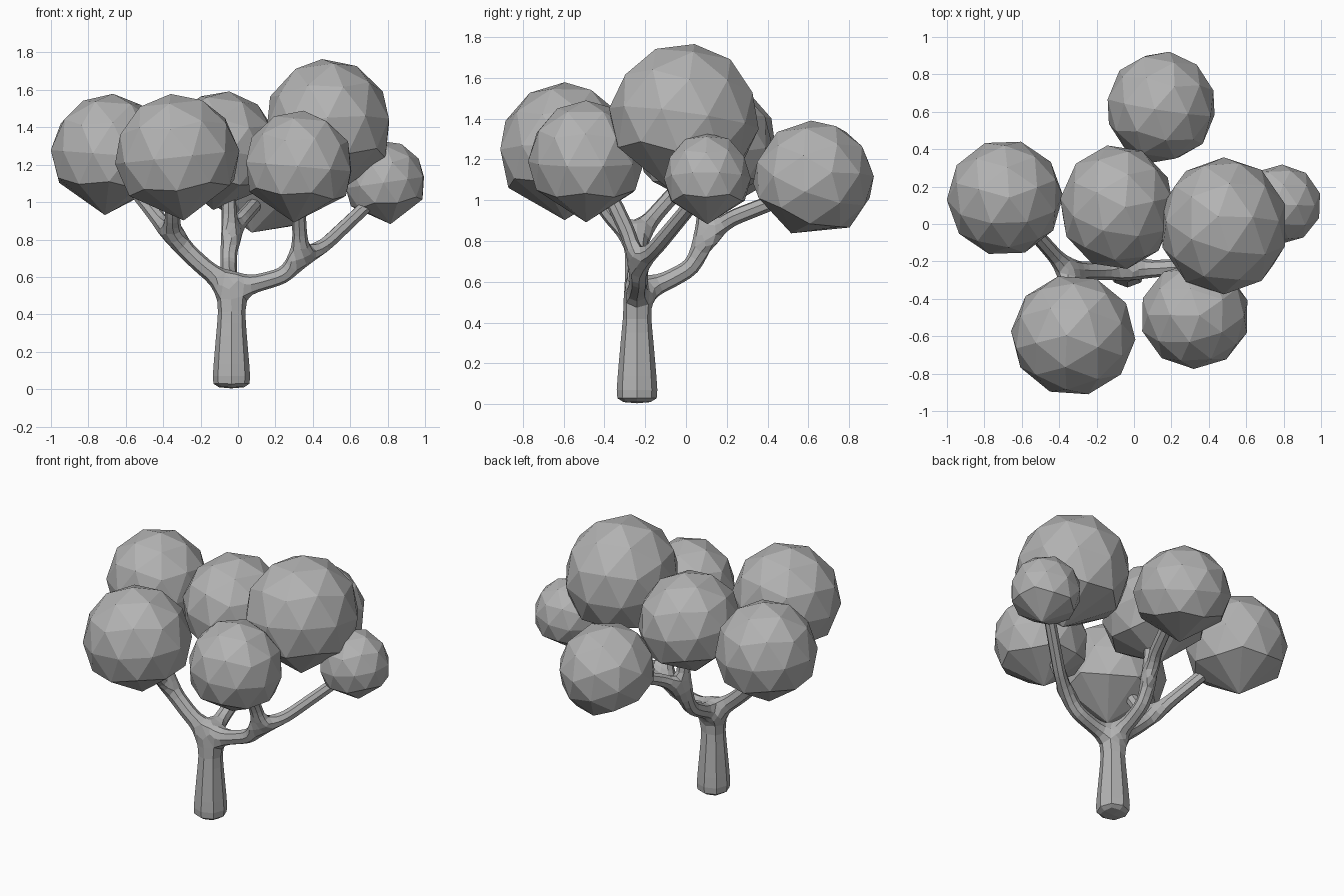
import bpy, bmesh, math
from mathutils import Matrix

cube = bpy.data.objects.get("Cube")
if cube:
    bpy.data.objects.remove(cube)

grey = bpy.data.materials.new("plain_grey")
grey.use_nodes = True
grey.diffuse_color = (0.45, 0.45, 0.45, 1)
grey.node_tree.nodes["Principled BSDF"].inputs["Base Color"].default_value = (0.45, 0.45, 0.45, 1)


def add_object(name, mesh):
    ob = bpy.data.objects.new(name, mesh)
    bpy.context.collection.objects.link(ob)
    mesh.materials.append(grey)
    return ob


# Trunk and branches: a skeleton of (x, y, z, thickness) chains, wrapped in a skin
def build_branches():
    trunk = [(-.035, -.24, 0, .108), (-.035, -.24, .05, .112), (-.035, -.24, .47, .072), (-.035, -.24, .55, .064)]
    chains = [
        (3, [(-.18, -.25, .65, .053), (-.35, -.25, .81, .052)]),                     # left limb
        (5, [(-.35, -.36, .91, .044), (-.35, -.48, 1.08, .042)]),                    # to front left crown
        (5, [(-.44, -.15, .93, .044), (-.59, .02, 1.12, .042)]),                     # to left crown
        (3, [(.1, -.24, .565, .05), (.24, -.23, .605, .049), (.33, -.24, .69, .049)]),  # right limb
        (12, [(.33, -.28, .83, .042), (.32, -.37, 1.02, .042)]),                     # to front right crown
        (12, [(.46, -.15, .765, .042), (.74, .07, 1.03, .038)]),                     # to right crown
        (3, [(-.05, -.1, .6, .049), (-.05, .03, .67, .048), (-.05, .1, .82, .048)]),  # back limb
        (19, [(-.05, .09, 1.05, .042)]),                                             # to middle crown
        (19, [(.02, .22, .91, .044), (.1, .45, 1.0, .042)]),                         # to back crown
    ]
    points, edges = list(trunk), [(0, 1), (1, 2), (2, 3)]
    for start, chain in chains:
        last = start
        for p in chain:
            points.append(p)
            edges.append((last, len(points) - 1))
            last = len(points) - 1
    mesh = bpy.data.meshes.new("trunk_and_branches")
    mesh.from_pydata([p[:3] for p in points], edges, [])
    ob = add_object("trunk_and_branches", mesh)
    ob.modifiers.new("skin", 'SKIN').use_smooth_shade = False
    for item, p in zip(mesh.skin_vertices[0].data, points):
        item.radius = (p[3], p[3])
    mesh.skin_vertices[0].data[0].use_root = True
    sub = ob.modifiers.new("round", 'SUBSURF')
    sub.levels = sub.render_levels = 1


# Faceted crown: finely cut on top, with broad facets around the bottom point
def build_crown(name, centre, size, turn, tilt_x, tilt_y):
    bm = bmesh.new()
    bmesh.ops.create_icosphere(bm, subdivisions=2, radius=1)
    low = [v for v in bm.verts if -.95 < v.co.z < -.7]
    bmesh.ops.delete(bm, geom=low, context='VERTS')
    bmesh.ops.convex_hull(bm, input=bm.verts[:])
    bmesh.ops.recalc_face_normals(bm, faces=bm.faces[:])
    bm.transform(Matrix.Translation(centre) @ Matrix.Diagonal((*size, 1))
                 @ Matrix.Rotation(math.radians(tilt_x), 4, 'X')
                 @ Matrix.Rotation(math.radians(tilt_y), 4, 'Y')
                 @ Matrix.Rotation(math.radians(turn), 4, 'Z'))
    mesh = bpy.data.meshes.new(name)
    bm.to_mesh(mesh)
    bm.free()
    add_object(name, mesh)


build_branches()
build_crown("left_side_crown", (-.69, .14, 1.255), (.312, .312, .325), 20, 0, 4)
build_crown("front_left_crown", (-.325, -.595, 1.24), (.335, .325, .34), 50, 0, -6)
build_crown("middle_crown", (-.09, .09, 1.275), (.31, .335, .32), 10, 0, 8)
build_crown("tall_crown", (.48, -.01, 1.4), (.345, .37, .37), 0, -8, -5)
build_crown("front_right_crown", (.325, -.49, 1.19), (.295, .285, .3), 35, 0, 5)
build_crown("right_side_crown", (.785, .105, 1.105), (.22, .213, .225), 70, 0, -8)
build_crown("back_crown", (.145, .625, 1.1), (.295, .3, .292), 15, -22, 14)
